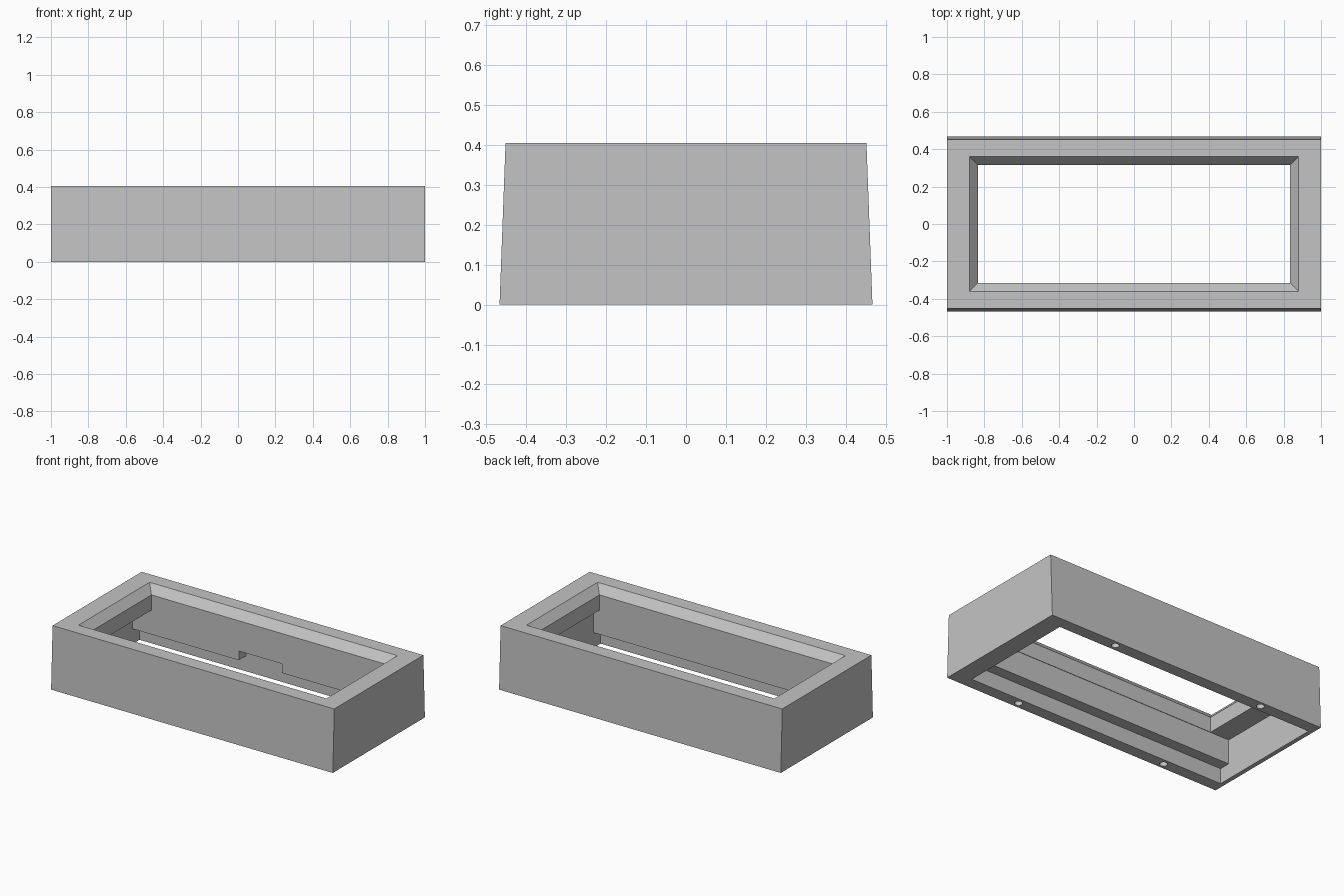
import bpy
import bmesh
from mathutils import Matrix

if "Cube" in bpy.data.objects:
    bpy.data.objects.remove(bpy.data.objects["Cube"], do_unlink=True)

grey = bpy.data.materials.new("plain_grey")
grey.use_nodes = True
grey.diffuse_color = (0.55, 0.55, 0.55, 1)
grey.node_tree.nodes["Principled BSDF"].inputs["Base Color"].default_value = (0.55, 0.55, 0.55, 1)


def finish(name, bm):
    bmesh.ops.recalc_face_normals(bm, faces=bm.faces)
    mesh = bpy.data.meshes.new(name)
    bm.to_mesh(mesh)
    bm.free()
    mesh.materials.append(grey)
    obj = bpy.data.objects.new(name, mesh)
    bpy.context.collection.objects.link(obj)
    return obj


def prism(name, profile, x0, x1):
    """Extrude a closed (y, z) profile along x."""
    bm = bmesh.new()
    face = bm.faces.new([bm.verts.new((x0, y, z)) for y, z in profile])
    new = bmesh.ops.extrude_face_region(bm, geom=[face])["geom"]
    verts = [v for v in new if isinstance(v, bmesh.types.BMVert)]
    bmesh.ops.translate(bm, verts=verts, vec=(x1 - x0, 0, 0))
    return finish(name, bm)


def mirrored(half):
    """Mirror a half profile across y = 0."""
    return half + [(-y, z) for y, z in reversed(half)]


def frustum(name, low, high):
    """Rectangular frustum between two (half_x, half_y, z) sections."""
    bm = bmesh.new()
    bmesh.ops.create_cube(bm, size=2)
    for v in bm.verts:
        hx, hy, z = high if v.co.z > 0 else low
        v.co = (v.co.x * hx, v.co.y * hy, z)
    return finish(name, bm)


def screw_hole(x, y):
    bm = bmesh.new()
    bmesh.ops.create_cone(bm, cap_ends=True, segments=24, radius1=0.023, radius2=0.023,
                          depth=0.3, matrix=Matrix.Translation((x, y, 0)))
    return finish("screw_hole_cutter", bm)


# Outer housing with slightly leaning long sides
frame = prism("bezel_frame", mirrored([(0.467, 0), (0.452, 0.405)]), -1, 1)

cutters = [
    # Bevelled window opening and its straight lip
    frustum("window_bevel_cutter", (0.835, 0.315, 0.353), (0.925, 0.405, 0.457)),
    frustum("window_lip_cutter", (0.835, 0.315, 0.2), (0.835, 0.315, 0.36)),
    # Inner cavity with a wider rebate at the base, off-centre along x
    prism("cavity_cutter",
          mirrored([(0.39, -0.1), (0.39, 0.098), (0.318, 0.098), (0.318, 0.255)]), -0.972, 0.88),
    # Pocket in the back wall
    prism("back_pocket_cutter", [(0.25, -0.05), (0.39, -0.05), (0.39, 0.157), (0.25, 0.157)],
          -0.217, 0.09),
]
# Screw holes under the long walls
cutters += [screw_hole(x, y) for x in (-0.58, 0.5) for y in (-0.43, 0.43)]

bpy.context.view_layer.objects.active = frame
for cutter in cutters:
    mod = frame.modifiers.new("cut", "BOOLEAN")
    mod.operation = "DIFFERENCE"
    mod.solver = "EXACT"
    mod.object = cutter
    bpy.ops.object.modifier_apply(modifier=mod.name)
    bpy.data.objects.remove(cutter, do_unlink=True)
